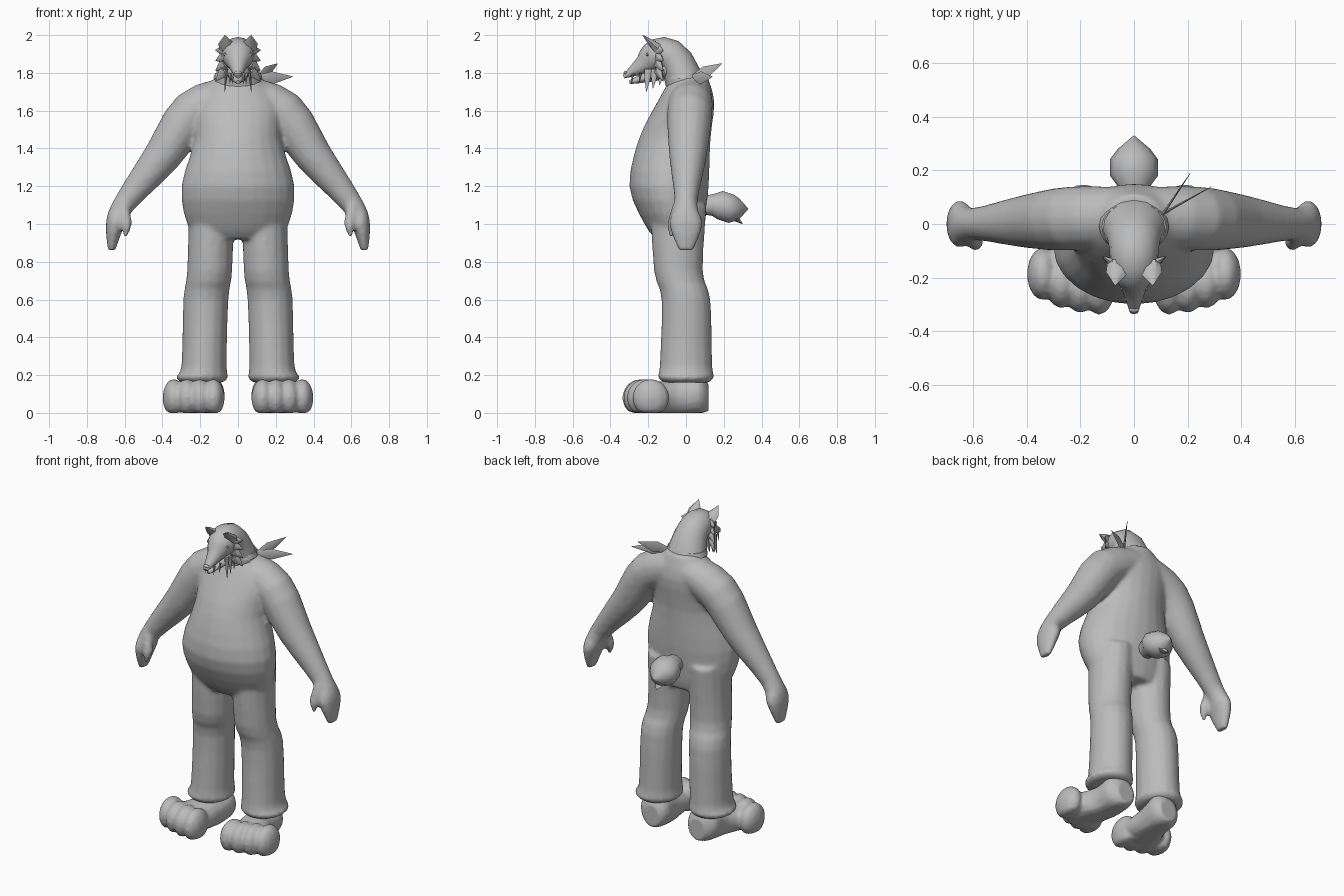
import bpy, bmesh, math
from mathutils import Vector, Matrix

if "Cube" in bpy.data.objects:
    bpy.data.objects.remove(bpy.data.objects["Cube"], do_unlink=True)

SIDEWAYS, DEPTH, UP = Vector((1, 0, 0)), Vector((0, 1, 0)), Vector((0, 0, 1))

grey = bpy.data.materials.new("plain grey")
grey.use_nodes = True
grey.diffuse_color = (.5, .5, .5, 1)
grey.node_tree.nodes["Principled BSDF"].inputs["Base Color"].default_value = grey.diffuse_color


def ease(stations, steps=3):
    """Smoothly fill in the stations between the given ones."""
    rows = [Vector(station) for station in stations]
    last = len(rows) - 1
    for i in range(last):
        here, there = rows[i], rows[i + 1]
        leave = (there - rows[max(i - 1, 0)]) / 2
        arrive = (rows[min(i + 2, last)] - here) / 2
        for step in range(steps):
            t = step / steps
            blend = here.lerp(there, t * t * (3 - 2 * t))
            yield blend + leave * t * (1 - t) ** 2 - arrive * t * t * (1 - t)
    yield rows[last]


def loft(bm, stations, across=SIDEWAYS, normal=None, sides=16):
    """Skin ellipses (x, y, z, radius across, other radius) along a path."""
    stations = list(stations)
    centres = [Vector(station[:3]) for station in stations]
    last = len(centres) - 1
    rings = []
    for i, station in enumerate(stations):
        along = normal or (centres[min(i + 1, last)] - centres[max(i - 1, 0)]).normalized()
        u = (across - along * across.dot(along)).normalized()
        v = along.cross(u)
        ring = []
        for k in range(sides):
            angle = math.tau * k / sides
            offset = u * station[3] * math.cos(angle) + v * station[4] * math.sin(angle)
            ring.append(bm.verts.new(centres[i] + offset))
        rings.append(ring)
    for lower, upper in zip(rings, rings[1:]):
        for k in range(sides):
            bm.faces.new((lower[k - 1], lower[k], upper[k], upper[k - 1]))
    bm.faces.new(rings[0])
    bm.faces.new(rings[-1])


def spike(bm, base, tip, width, thick, across=SIDEWAYS, belly=.8):
    """Pointed tuft, blade, fang or ear."""
    middle = Vector(base).lerp(Vector(tip), .4)
    loft(bm, [(*base, width, thick), (*middle, width * belly, thick * .7),
              (*tip, .001, .001)], across, sides=6)


def blob(bm, centre, radii):
    matrix = Matrix.Translation(centre) @ Matrix.Diagonal((*radii, 1))
    bmesh.ops.create_uvsphere(bm, u_segments=12, v_segments=8, radius=1, matrix=matrix)


def add_right_side(bm):
    """Copy everything built so far across the middle plane."""
    copy = bmesh.ops.duplicate(bm, geom=bm.verts[:] + bm.edges[:] + bm.faces[:])
    verts = [item for item in copy["geom"] if isinstance(item, bmesh.types.BMVert)]
    bmesh.ops.scale(bm, vec=(-1, 1, 1), verts=verts)


def finish(name, bm, crease=45):
    bmesh.ops.recalc_face_normals(bm, faces=bm.faces)
    mesh = bpy.data.meshes.new(name)
    bm.to_mesh(mesh)
    bm.free()
    mesh.materials.append(grey)
    obj = bpy.data.objects.new(name, mesh)
    bpy.context.collection.objects.link(obj)
    bpy.ops.object.select_all(action='DESELECT')
    obj.select_set(True)
    bpy.context.view_layer.objects.active = obj
    bpy.ops.object.shade_smooth_by_angle(angle=math.radians(crease))
    return obj


def fuse(obj, rounds):
    """Blend overlapping volumes into one continuous skin."""
    remesh = obj.modifiers.new("blend", 'REMESH')
    remesh.mode = 'VOXEL'
    remesh.voxel_size = .012
    remesh.use_smooth_shade = True
    soften = obj.modifiers.new("soften", 'SMOOTH')
    soften.iterations = rounds


# Arms, thumbs and flared trouser legs, then the round-bellied torso
body = bmesh.new()
loft(body, ease([(.05, .03, 1.68, .11, .1), (.24, .02, 1.59, .12, .12),
                 (.4, .01, 1.36, .1, .1), (.6, 0, 1.11, .06, .06),
                 (.65, 0, 1, .09, .05), (.67, 0, .86, .04, .02)]), DEPTH)
loft(body, ease([(.61, -.04, 1.1, .03, .03), (.59, -.07, 1, .03, .03),
                 (.6, -.08, .93, .01, .01)]), DEPTH, sides=10)
loft(body, ease([(.14, -.04, 1.1, .12, .15), (.15, -.04, .75, .12, .13),
                 (.17, 0, .6, .12, .13), (.18, 0, .25, .12, .14),
                 (.19, 0, .19, .14, .15), (.19, 0, .16, .11, .12)]), SIDEWAYS, UP)
add_right_side(body)
loft(body, ease([(0, -.04, .92, .19, .12), (0, -.06, 1, .27, .16),
                 (0, -.09, 1.2, .3, .21), (0, -.06, 1.45, .23, .19),
                 (0, 0, 1.65, .23, .15), (0, .02, 1.79, .1, .09)]), SIDEWAYS, UP, 24)
fuse(finish("body", body), rounds=8)

# Big paws: heel and instep, then four fat toes fanned outward, flat soles
paws = bmesh.new()
loft(paws, ease([(.16, .12, .08, .06, .07), (.17, .07, .1, .1, .11),
                 (.18, -.05, .08, .1, .1), (.23, -.2, .08, .15, .08)]), SIDEWAYS, DEPTH)
for toe in range(4):
    blob(paws, (.13 + .07 * toe, -.24 + .006 * toe ** 2, .08), (.06, .1, .1))
for vert in paws.verts:
    vert.co.z = max(vert.co.z, 0)
add_right_side(paws)
fuse(finish("paws", paws), rounds=3)

# Tail: short bob ending in a pointed tuft
tail = bmesh.new()
loft(tail, [(0, .08, 1.1, .05, .05), (0, .14, 1.1, .06, .06), (0, .18, 1.1, .09, .08),
            (0, .24, 1.08, .09, .08), (0, .28, 1.08, .06, .06),
            (0, .33, 1.08, .001, .001)], sides=10)
spike(tail, (0, .24, 1.05), (0, .3, 1), .05, .03)
finish("tail", tail)

# Head: thick neck curving forward into a tapering muzzle
head = bmesh.new()
loft(head, ease([(0, .01, 1.7, .14, .11), (0, -.05, 1.86, .1, .09), (0, -.12, 1.9, .09, .09),
                 (0, -.18, 1.88, .08, .08), (0, -.23, 1.84, .05, .05),
                 (0, -.33, 1.78, .015, .01)], steps=2))
finish("head", head)

jaw = bmesh.new()
loft(jaw, [(0, -.1, 1.82, .07, .05), (0, -.2, 1.78, .05, .03), (0, -.3, 1.75, .01, .01)])
finish("lower_jaw", jaw)

nose = bmesh.new()
blob(nose, (0, -.32, 1.8), (.02, .01, .01))
finish("nose", nose)

# Paired head details
ears = bmesh.new()
spike(ears, (.06, -.15, 1.93), (.07, -.23, 2), .04, .03, belly=1)
add_right_side(ears)
finish("ears", ears)

brows = bmesh.new()
spike(brows, (.07, -.2, 1.9), (.01, -.24, 1.86), .01, .01, UP)
add_right_side(brows)
finish("brows", brows)

fangs = bmesh.new()
for back in (0, .04):
    spike(fangs, (.03 + back / 3, back - .28, 1.8), (.03 + back / 3, back - .29, 1.74), .007, .007)
add_right_side(fangs)
finish("fangs", fangs)

fur = bmesh.new()
for tuft in range(4):
    height = 1.92 - .035 * tuft
    spike(fur, (.07, -.15, height), (.12, -.12, height - .02 * tuft), .03, .02, UP)
for tuft in range(3):
    back = .035 * tuft
    spike(fur, (.06, back - .2, 1.82), (.07, back - .21, 1.7 + back / 2), .02, .01, DEPTH)
add_right_side(fur)
finish("cheek_fur", fur)

# Neckerchief: thin band round the neck with two loose ends
band = bmesh.new()
loft(band, [(0, -.01, 1.77, .13, .1), (0, -.01, 1.8, .12, .09)], sides=20)
finish("neck_band", band)

ends = bmesh.new()
for tip in ((.29, .14, 1.78), (.21, .19, 1.85)):
    spike(ends, (.11, .04, 1.77), tip, .02, .006, UP, belly=1.7)
finish("neckerchief_ends", ends)
